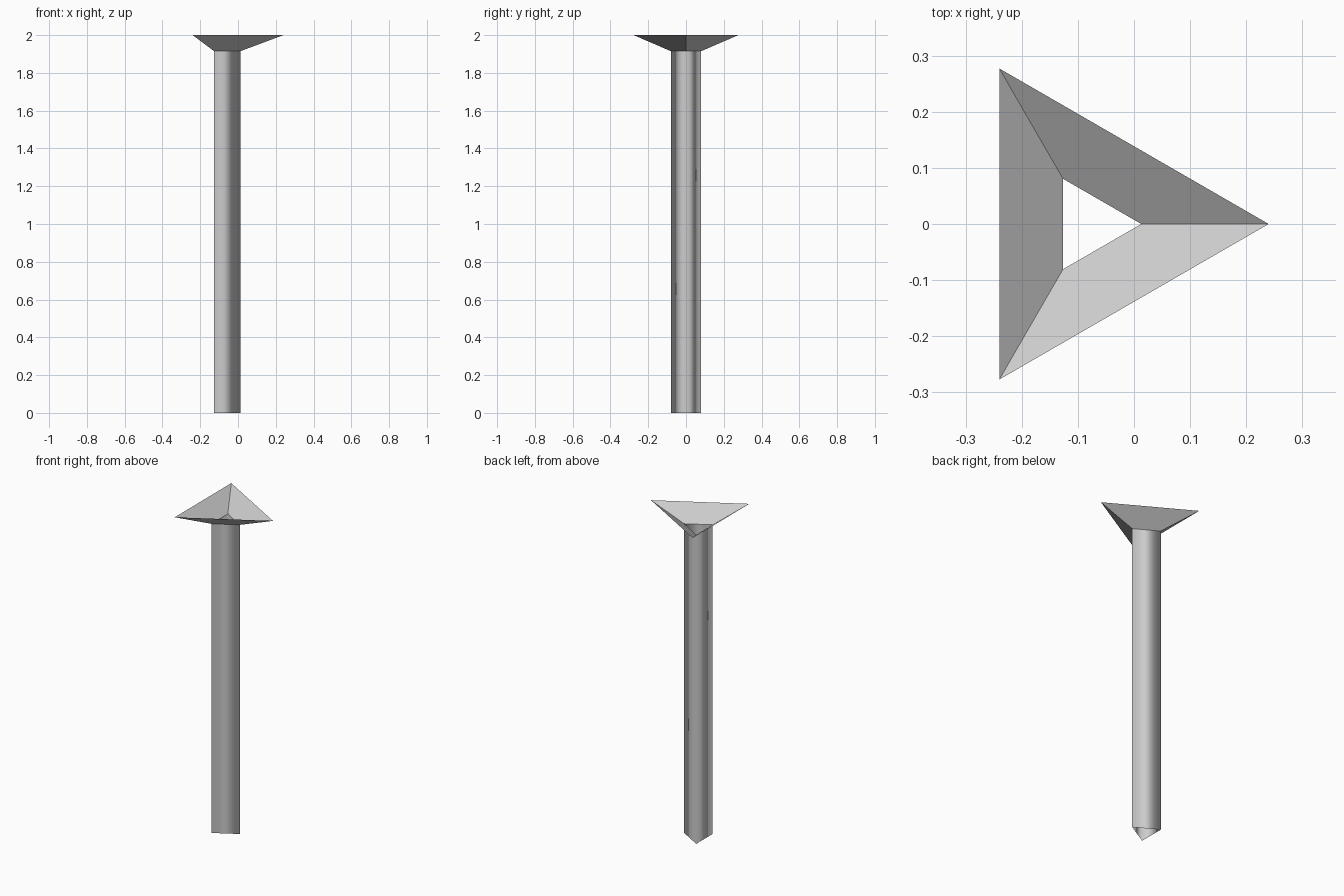
import bpy
import math

if "Cube" in bpy.data.objects:
    bpy.data.objects.remove(bpy.data.objects["Cube"], do_unlink=True)

CENTRE_X = -0.08
SHAFT_RADIUS, RIM_RADIUS = 0.093, 0.32
NECK_Z, TOP_Z = 1.915, 2.0

grey = bpy.data.materials.new("plain grey")
grey.use_nodes = True
colour = (0.6, 0.6, 0.6, 1)
grey.diffuse_color = colour
grey.node_tree.nodes["Principled BSDF"].inputs["Base Color"].default_value = colour


def ring(radius, z):
    """Three corners of a horizontal triangle pointing to +x."""
    angles = [i * math.tau / 3 for i in range(3)]
    return [(CENTRE_X + radius * math.cos(a), radius * math.sin(a), z) for a in angles]


def open_tube(name, lower, upper, smooth):
    """Three side walls between two triangles, open at both ends."""
    faces = [(i, (i + 1) % 3, (i + 1) % 3 + 3, i + 3) for i in range(3)]
    mesh = bpy.data.meshes.new(name)
    mesh.from_pydata(lower + upper, [], faces)
    mesh.materials.append(grey)
    for face in mesh.polygons:
        face.use_smooth = smooth
    obj = bpy.data.objects.new(name, mesh)
    bpy.context.collection.objects.link(obj)
    return obj


# Long three-sided shaft, shaded softly around its corners
open_tube("shaft", ring(SHAFT_RADIUS, 0), ring(SHAFT_RADIUS, NECK_Z), True)

# Flared open funnel on top, flat faced
open_tube("funnel", ring(SHAFT_RADIUS, NECK_Z), ring(RIM_RADIUS, TOP_Z), False)
